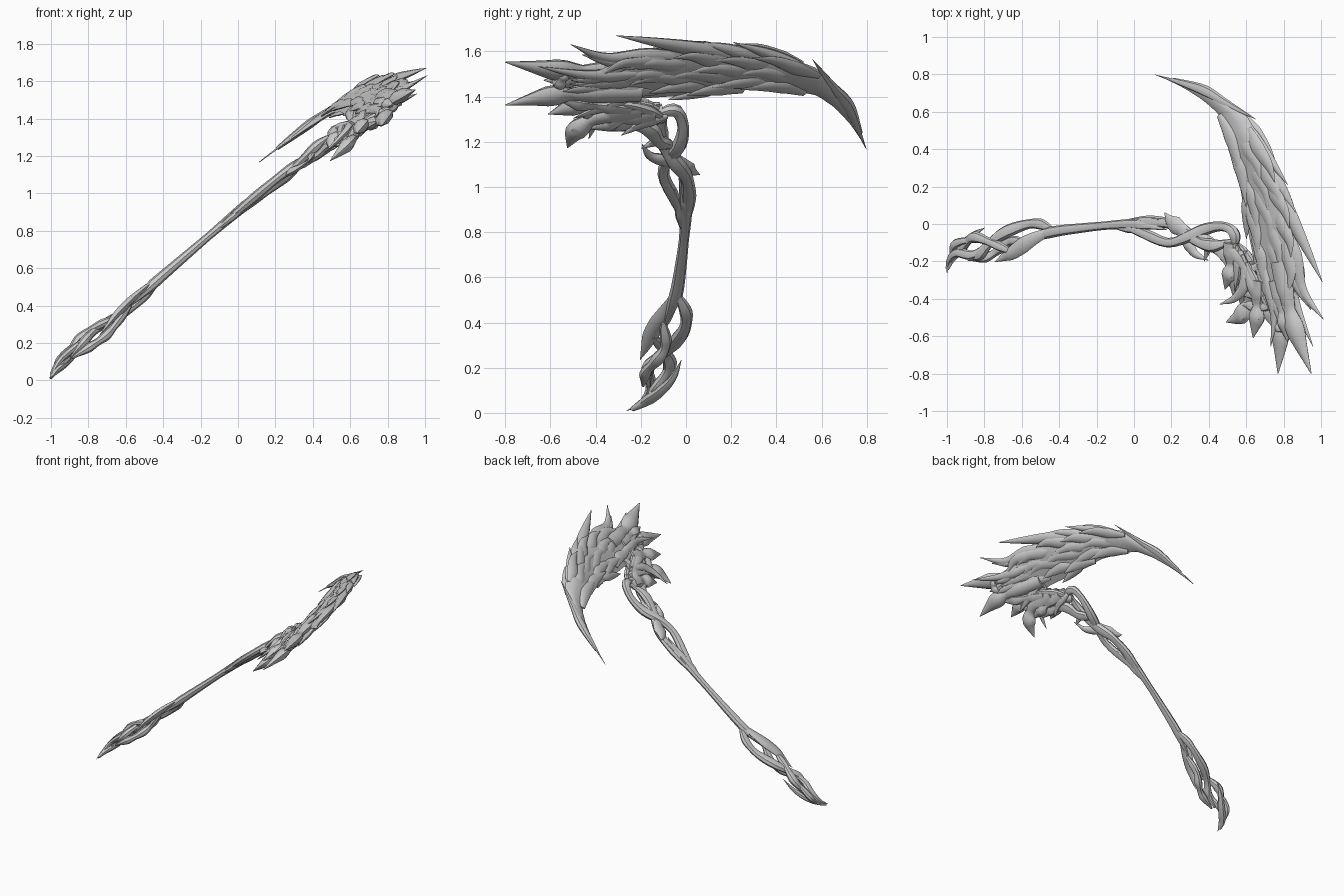
import bpy, bmesh, math, random
from mathutils import Vector

random.seed(4)
TILT = math.radians(39.8)
C, S = math.cos(TILT), math.sin(TILT)
N = Vector((-S, 0, C))                      # normal of the slanted weapon plane
BEND = [(-.8, .57), (-.5, .605), (-.3, .64), (0, .694), (.2, .732), (.4, .77), (.6, .788), (.8, .824)]


def interp(tab, v):
    if v <= tab[0][0]:
        return tab[0][1]
    for (a, p), (b, q) in zip(tab, tab[1:]):
        if v <= b:
            return p + (q - p) * (v - a) / (b - a)
    return tab[-1][1]


def place(y, z, dw=0.0):
    """Side-view position (y, z) -> world point on the gently bent weapon plane."""
    w = interp(BEND, y)
    u = (z - C * w) / S
    return Vector((C * u - S * w, y, z)) + N * dw


def smooth_path(pts, n):
    P = [pts[0] * 2 - pts[1]] + pts + [pts[-1] * 2 - pts[-2]]
    out, segs = [], len(pts) - 1
    for k in range(n + 1):
        f = k / n * segs
        i = min(int(f), segs - 1)
        t = f - i
        a, b, c, d = P[i:i + 4]
        out.append(.5 * (2 * b + (c - a) * t + (2 * a - 5 * b + 4 * c - d) * t * t
                         + (3 * b - a - 3 * c + d) * t ** 3))
    return out


def skin(bm, rings):
    vs = [[bm.verts.new(p) for p in r] for r in rings]
    m = len(vs[0])
    for r, q in zip(vs, vs[1:]):
        for i in range(m):
            bm.faces.new((r[i], r[(i + 1) % m], q[(i + 1) % m], q[i]))
    bm.faces.new(vs[0][::-1])
    bm.faces.new(vs[-1])


# Width profiles along a limb
def leaf(t):
    return max(.03, min(1, .35 + 1.9 * t) * (1 - t ** 2.2))


def vine(t):
    return max(.08, min(1, .45 + 3 * t, .3 + 3.2 * (1 - t))) * (1 + .15 * math.sin(t * 17))


def thorn(t):
    return interp([(0, .75), (.25, .8), (.45, .5), (.62, .85), (.7, .8), (1, .03)], t)


def limb(bm, pts, hw, ht, prof=leaf, n=14):
    """Flattened tapering tube through (y, z[, dw]) points."""
    path = smooth_path([place(*p) for p in pts], n)
    rings = []
    for i, p in enumerate(path):
        tan = (path[min(i + 1, n)] - path[max(i - 1, 0)]).normalized()
        side = N.cross(tan).normalized()
        up = tan.cross(side)
        k = prof(i / n)
        rings.append([p + side * (hw * k * math.cos(a)) + up * (ht * k * math.sin(a))
                      for a in (j * math.pi / 4 for j in range(8))])
    skin(bm, rings)


def make(name, build):
    bm = bmesh.new()
    build(bm)
    bmesh.ops.recalc_face_normals(bm, faces=bm.faces)
    me = bpy.data.meshes.new(name)
    bm.to_mesh(me)
    bm.free()
    ob = bpy.data.objects.new(name, me)
    bpy.context.collection.objects.link(ob)
    bpy.ops.object.select_all(action='DESELECT')
    ob.select_set(True)
    bpy.context.view_layer.objects.active = ob
    bpy.ops.object.shade_smooth_by_angle(angle=math.radians(42))


# Blade core: y, outer edge z / inner edge z
OUTER = [(-.42, 1.5), (-.3, 1.565), (-.15, 1.6), (0, 1.615), (.15, 1.61), (.3, 1.6), (.45, 1.575),
         (.58, 1.525), (.66, 1.445), (.73, 1.355), (.77, 1.265), (.798, 1.17)]
INNER = [(-.42, 1.43), (-.3, 1.38), (-.15, 1.395), (0, 1.405), (.15, 1.42), (.3, 1.435), (.45, 1.43),
         (.58, 1.405), (.66, 1.35), (.73, 1.275), (.77, 1.215), (.798, 1.165)]


def blade(bm):
    rings, n = [], 48
    for i in range(n + 1):
        y = .798 - i / n * 1.2
        a, b = place(y, interp(OUTER, y)), place(y, interp(INNER, y))
        th = .034 * min(1, .06 + i / n * 3.5)
        rings.append([a.lerp(b, f) + N * (th * h) for f, h in
                      ((0, 0), (.18, .75), (.45, 1), (.8, .6), (1, 0), (.8, -.6), (.45, -1), (.18, -.75))])
    skin(bm, rings)


# Broad flame-like scales laid over both faces of the blade
def scales(bm):
    for s in (1, -1):
        for col in range(6):
            for row in range(3):
                y0 = .54 - col * .155 + random.uniform(-.05, .05)
                f0 = (row + .55) / 3 + random.uniform(-.08, .08)
                ln = random.uniform(.25, .36)
                pts = []
                for k in range(4):
                    y = y0 - ln * k / 3
                    f = f0 - .1 * k / 3 + .05 * math.sin(k * 2 + row)
                    zi, zo = interp(INNER, y), interp(OUTER, y)
                    pts.append((y, zo + (zi - zo) * f, s * (.014 + .02 * k / 3)))
                limb(bm, pts, .05, .018)


# Swept-back spines along the blade's outer edge and behind the head
EDGE = [([(.77, 1.24), (.715, 1.365), (.645, 1.45), (.56, 1.565)], .034),
        ([(.62, 1.46), (.4, 1.575), (.21, 1.64)], .045),
        ([(.36, 1.55), (.2, 1.605), (.06, 1.64)], .045),
        ([(.3, 1.54), (.1, 1.6), (-.1, 1.635), (-.31, 1.67)], .055),
        ([(.1, 1.55), (-.15, 1.58), (-.35, 1.57), (-.51, 1.63)], .055),
        ([(-.05, 1.54), (-.3, 1.55), (-.46, 1.585)], .045),
        ([(.2, 1.46), (.05, 1.42), (-.08, 1.385)], .045)]
REAR = [([(-.2, 1.51), (-.4, 1.5), (-.57, 1.505), (-.8, 1.54)], .075),
        ([(-.2, 1.43), (-.45, 1.425), (-.6, 1.415), (-.8, 1.375)], .07),
        ([(-.3, 1.4), (-.45, 1.36), (-.61, 1.31)], .06),
        ([(-.2, 1.35), (-.38, 1.325), (-.48, 1.265), (-.525, 1.185)], .065),
        ([(-.1, 1.32), (-.23, 1.29), (-.35, 1.235)], .06),
        ([(-.14, 1.34), (-.3, 1.31), (-.44, 1.27)], .055),
        ([(-.3, 1.47), (-.48, 1.465), (-.63, 1.46)], .05),
        ([(-.25, 1.36), (-.42, 1.38), (-.57, 1.4)], .05),
        ([(-.12, 1.31), (-.2, 1.345), (-.34, 1.37), (-.46, 1.34)], .05)]
STRUTS = [[(-.3, 1.52), (-.36, 1.42), (-.38, 1.3)], [(-.53, 1.51), (-.56, 1.46), (-.54, 1.4)],
          [(-.2, 1.45), (-.25, 1.36), (-.27, 1.27)], [(-.42, 1.45), (-.44, 1.38), (-.43, 1.29)]]


def edge_spines(bm):
    for pts, hw in EDGE:
        limb(bm, pts, hw, .028)


def rear_spines(bm):
    for i, (pts, hw) in enumerate(REAR):
        limb(bm, [(y, z, .016 * (-1) ** i) for y, z in pts], hw, .042, thorn, 20)
        # shorter leaf shadowing each spine on the opposite face
        limb(bm, [(y * .82, z + .01, -.022 * (-1) ** i) for y, z in pts], hw * .6, .024)
    for pts in STRUTS:
        limb(bm, pts, .03, .028, vine)


# Shaft and its twisted vine ends
def shaft(bm):
    limb(bm, [(-.09, .4), (-.045, .52), (-.022, .66), (-.006, .8), (0, .9), (-.01, .97), (-.03, 1.04)],
         .026, .024, lambda t: interp([(0, .3), (.15, 1.2), (.45, .85), (.75, 1.15), (1, .1)], t), 24)


LOWER = [([(-.035, .53, .01), (-.09, .43, .02), (-.15, .34, .02), (-.175, .29, .01), (-.203, .235)], .05),
         ([(-.035, .53, -.01), (0, .47, -.03), (-.005, .4, -.03), (-.05, .31), (-.11, .24, .02),
           (-.17, .18, .02), (-.165, .12)], .03),
         ([(-.1, .4), (-.09, .32, -.03), (-.13, .26, -.035), (-.175, .2, -.02), (-.19, .12)], .026),
         ([(-.15, .33, .01), (-.1, .26, .03), (-.07, .19, .03), (-.12, .12, .01), (-.18, .05)], .026)]
POMMEL = [([(-.24, .015), (-.18, .05), (-.11, .11, -.015), (-.055, .17, -.015), (-.02, .235)], .034),
          ([(-.12, .22, .02), (-.165, .16, .03), (-.155, .09, .025), (-.2, .035, .01), (-.265, .008)], .03),
          ([(-.16, .05), (-.11, .09, .02), (-.09, .15, .03), (-.1, .21, .02)], .028)]
UPPER = [([(0, .84), (-.05, .94, .01), (-.1, 1.04, .02), (-.075, 1.12, .01), (-.03, 1.2, -.02),
           (-.012, 1.28, -.02), (-.04, 1.335), (-.1, 1.33), (-.15, 1.28)], .03),
         ([(0, .84), (.012, .97, -.01), (0, 1.06, -.02), (-.05, 1.12, -.01), (-.1, 1.18, .01),
           (-.115, 1.25, .02), (-.085, 1.33)], .034),
         ([(-.06, 1.18), (-.12, 1.22, -.02), (-.17, 1.27, -.01), (-.28, 1.28), (-.38, 1.26)], .038),
         ([(-.09, 1.3), (-.15, 1.31), (-.25, 1.31), (-.38, 1.33)], .038)]
THORNS = [([(-.05, 1.14), (-.01, 1.09), (.02, 1.068), (.062, 1.055)], .055),
          ([(-.01, .87), (.01, .94), (.03, 1.03)], .03),
          ([(-.05, 1.09), (-.11, 1.12), (-.16, 1.14), (-.195, 1.19)], .038),
          ([(-.08, 1.2), (-.13, 1.2), (-.2, 1.17)], .032),
          ([(-.01, .8), (-.03, .9), (-.05, .99)], .026)]

make("blade_core", blade)
make("blade_scales", scales)
make("blade_edge_spines", edge_spines)
make("head_rear_spines", rear_spines)
make("shaft", shaft)
for name, parts, prof, th in (("lower_vines", LOWER[1:], vine, .024), ("lower_leaf", LOWER[:1], leaf, .024),
                              ("pommel_leaves", POMMEL, leaf, .022), ("upper_vines", UPPER, vine, .026),
                              ("upper_thorns", THORNS, leaf, .022)):
    def build(bm):
        for pts, hw in parts:
            limb(bm, pts, hw, th, prof, 24)
    make(name, build)
